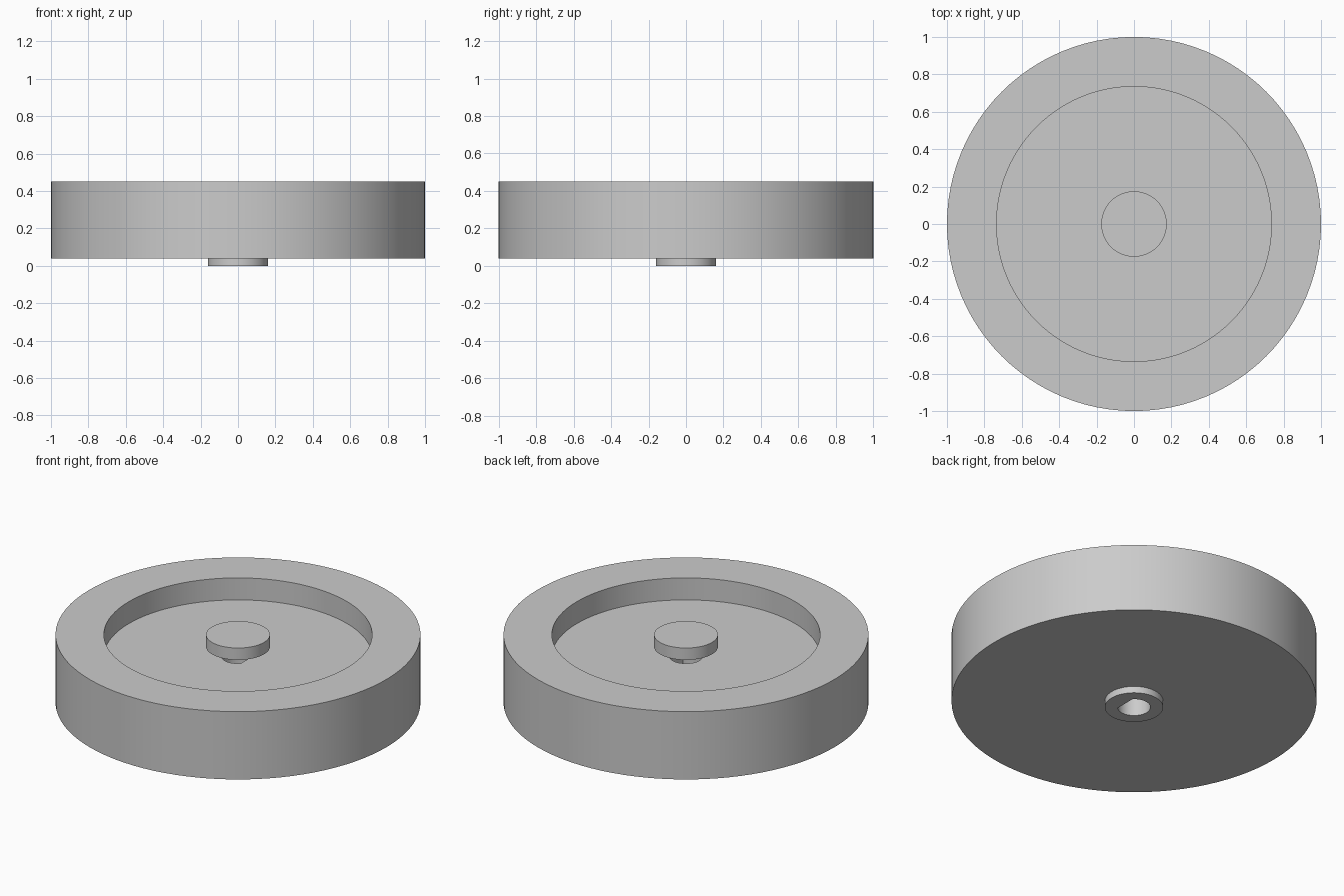
import bpy, bmesh
from math import cos, sin, pi

if "Cube" in bpy.data.objects:
    bpy.data.objects.remove(bpy.data.objects["Cube"], do_unlink=True)

SEGMENTS = 96
FLAT = 0.707  # flat of the shaft bore, as a share of its radius

grey = bpy.data.materials.new("plain_grey")
grey.use_nodes = True
grey.diffuse_color = (0.6, 0.6, 0.6, 1)
grey.node_tree.nodes["Principled BSDF"].inputs["Base Color"].default_value = (0.6, 0.6, 0.6, 1)


def ring(bm, radius, z, d_shape=False):
    """Circle of vertices, optionally with one flat side facing +x."""
    verts = []
    for i in range(SEGMENTS):
        a = 2 * pi * i / SEGMENTS
        r = radius
        if d_shape and cos(a) > FLAT:
            r = radius * FLAT / cos(a)
        verts.append(bm.verts.new((r * cos(a), r * sin(a), z)))
    return verts


def bridge(bm, a, b):
    for i in range(SEGMENTS):
        j = (i + 1) % SEGMENTS
        bm.faces.new((a[i], a[j], b[j], b[i]))


def finish(bm, name):
    bmesh.ops.recalc_face_normals(bm, faces=bm.faces)
    mesh = bpy.data.meshes.new(name)
    bm.to_mesh(mesh)
    bm.free()
    obj = bpy.data.objects.new(name, mesh)
    bpy.context.collection.objects.link(obj)
    mesh.materials.append(grey)
    bpy.ops.object.select_all(action="DESELECT")
    obj.select_set(True)
    bpy.context.view_layer.objects.active = obj
    bpy.ops.object.shade_smooth_by_angle()


# Wheel: lower hub, broad rim, recessed floor and through bore
bm = bmesh.new()
profile = [
    (0.16, 0), (0.16, 0.04), (1, 0.04), (1, 0.45),
    (0.735, 0.45), (0.735, 0.317), (0.09, 0.317, True), (0.09, 0, True),
]
rings = [ring(bm, *point) for point in profile]
for k, lower in enumerate(rings):
    bridge(bm, lower, rings[(k + 1) % len(rings)])
finish(bm, "wheel_body")

# Cap: solid disc over the bore, level with the rim
bm = bmesh.new()
bottom, top = ring(bm, 0.175, 0.378), ring(bm, 0.175, 0.45)
bridge(bm, bottom, top)
bm.faces.new(bottom)
bm.faces.new(top)
finish(bm, "centre_cap")
